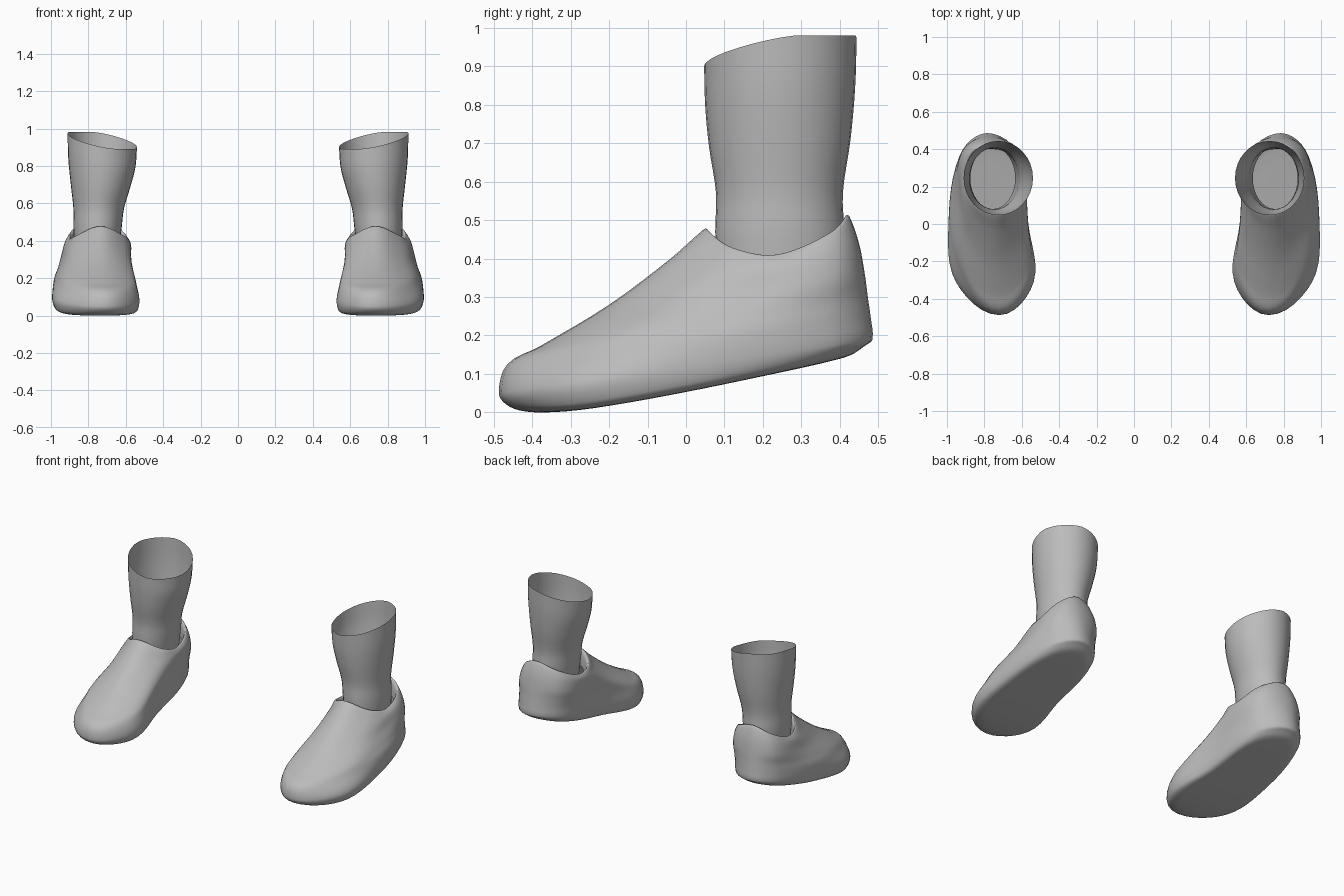
import bpy
import bmesh
import math
from mathutils import Vector

if "Cube" in bpy.data.objects:
    bpy.data.objects.remove(bpy.data.objects["Cube"], do_unlink=True)

grey = bpy.data.materials.new("plain grey")
grey.use_nodes = True
grey.diffuse_color = (0.5, 0.5, 0.5, 1)
grey.node_tree.nodes["Principled BSDF"].inputs["Base Color"].default_value = grey.diffuse_color


def spline(points, steps, closed=False):
    """Smooth curve through the points, with tangents scaled to each span."""
    count = len(points)

    def at(i):
        return points[i % count] if closed else points[max(0, min(count - 1, i))]

    result = []
    for i in range(count if closed else count - 1):
        a, b, c, d = (at(i + k) for k in (-1, 0, 1, 2))
        span = (c - b).length
        start, end = (c - a).normalized() * span, (d - b).normalized() * span
        for k in range(steps):
            t = k / steps
            ease = t * t * (3 - 2 * t)
            result.append(b.lerp(c, ease) + start * t * (1 - t) ** 2 - end * t * t * (1 - t))
    if not closed:
        result.append(points[-1].copy())
    return result


def loft(name, rings, steps, side, cap):
    """Skin a stack of closed rings, smoothed along its height."""
    columns = [spline(list(column), steps) for column in zip(*rings)]
    bm = bmesh.new()
    rows = [[bm.verts.new((p.x * side, p.y, max(p.z, 0))) for p in row] for row in zip(*columns)]
    for low, high in zip(rows, rows[1:]):
        for i in range(len(low)):
            bm.faces.new((low[i - 1], low[i], high[i], high[i - 1]))
    if cap:
        bm.faces.new(rows[0])
    bmesh.ops.recalc_face_normals(bm, faces=bm.faces)
    mesh = bpy.data.meshes.new(name)
    bm.to_mesh(mesh)
    bm.free()
    mesh.materials.append(grey)
    obj = bpy.data.objects.new(name, mesh)
    bpy.context.collection.objects.link(obj)
    bpy.ops.object.select_all(action="DESELECT")
    obj.select_set(True)
    bpy.context.view_layer.objects.active = obj
    bpy.ops.object.shade_smooth_by_angle(angle=math.radians(60))


def shoe_ring(front, back, sag, xs):
    """Eight points: toe, outer side, heel, inner side; sag lowers the flanks."""
    ring = []
    for s, x in zip((0, 0.18, 0.5, 0.88, 1, 0.88, 0.5, 0.18), xs):
        y = front[0] + (back[0] - front[0]) * s
        z = front[1] + (back[1] - front[1]) * s
        dip = sag * max(0, math.sin(math.pi * s)) ** 0.7
        ring.append(Vector((x, y, z - dip)))
    return ring


def inset(ring, scale, drop=0):
    centre = sum(ring, Vector()) / len(ring)
    return [Vector((centre.x + (p.x - centre.x) * scale,
                    centre.y + (p.y - centre.y) * scale, p.z - drop)) for p in ring]


def sole_height(y):
    return 0.15 * max(0, (y + 0.33) / 0.78) ** 1.2


# Shoe upper, from the widest outline to the collar
upper = [
    shoe_ring((-.487, .05), (.485, .19), 0, (.72, .95, .992, .93, .785, .615, .565, .537)),
    shoe_ring((-.465, .125), (.48, .25), 0, (.72, .91, .983, .93, .785, .61, .568, .553)),
    shoe_ring((-.38, .172), (.473, .3), 0, (.73, .91, .963, .925, .785, .605, .573, .565)),
    shoe_ring((-.2, .28), (.465, .36), .01, (.735, .88, .935, .92, .783, .605, .572, .595)),
    shoe_ring((-.04, .40), (.45, .44), .04, (.735, .865, .922, .9, .78, .62, .572, .615)),
    shoe_ring((.045, .475), (.425, .51), .085, (.735, .865, .905, .88, .775, .635, .585, .61)),
]

# Sole, shrinking from the widest outline toward the middle
sole = []
for scale, lift in ((.05, 0), (.3, 0), (.55, 0), (.75, 0), (.88, .004), (.96, .02)):
    ring = inset(upper[0], scale)
    for p in ring:
        p.z = sole_height(p.y) + lift
    sole.append(ring)

# Rolled collar lip, turning down inside the opening
lip = [inset(upper[-1], .95, -.002), inset(upper[-1], .9, .02), inset(upper[-1], .87, .09)]
shoe_rings = [spline(ring, 6, closed=True) for ring in sole + upper + lip]

# Ankle sleeve rows: height, front y, back y, inner x, outer x, rim tilt
sleeve_rows = (
    (.37, .08, .41, .635, .875, 0),
    (.47, .076, .412, .622, .88, 0),
    (.57, .078, .408, .61, .88, 0),
    (.7, .06, .428, .575, .895, .01),
    (.82, .05, .44, .548, .908, .025),
    (.938, .047, .444, .54, .911, .037),
)
sleeve_rings = []
for z, front, back, inner, outer, tilt in sleeve_rows:
    ring = []
    for i in range(32):
        a = math.tau * i / 32
        rise = min(1.15, math.cos(a) + math.sin(a))
        ring.append(Vector(((inner + outer) / 2 + (outer - inner) / 2 * math.cos(a),
                            (front + back) / 2 + (back - front) / 2 * math.sin(a),
                            z + tilt * max(-1.25, rise))))
    sleeve_rings.append(ring)

for label, side in (("left", 1), ("right", -1)):
    loft(label + "_shoe", shoe_rings, 4, side, True)
    loft(label + "_ankle_sleeve", sleeve_rings, 4, side, False)
